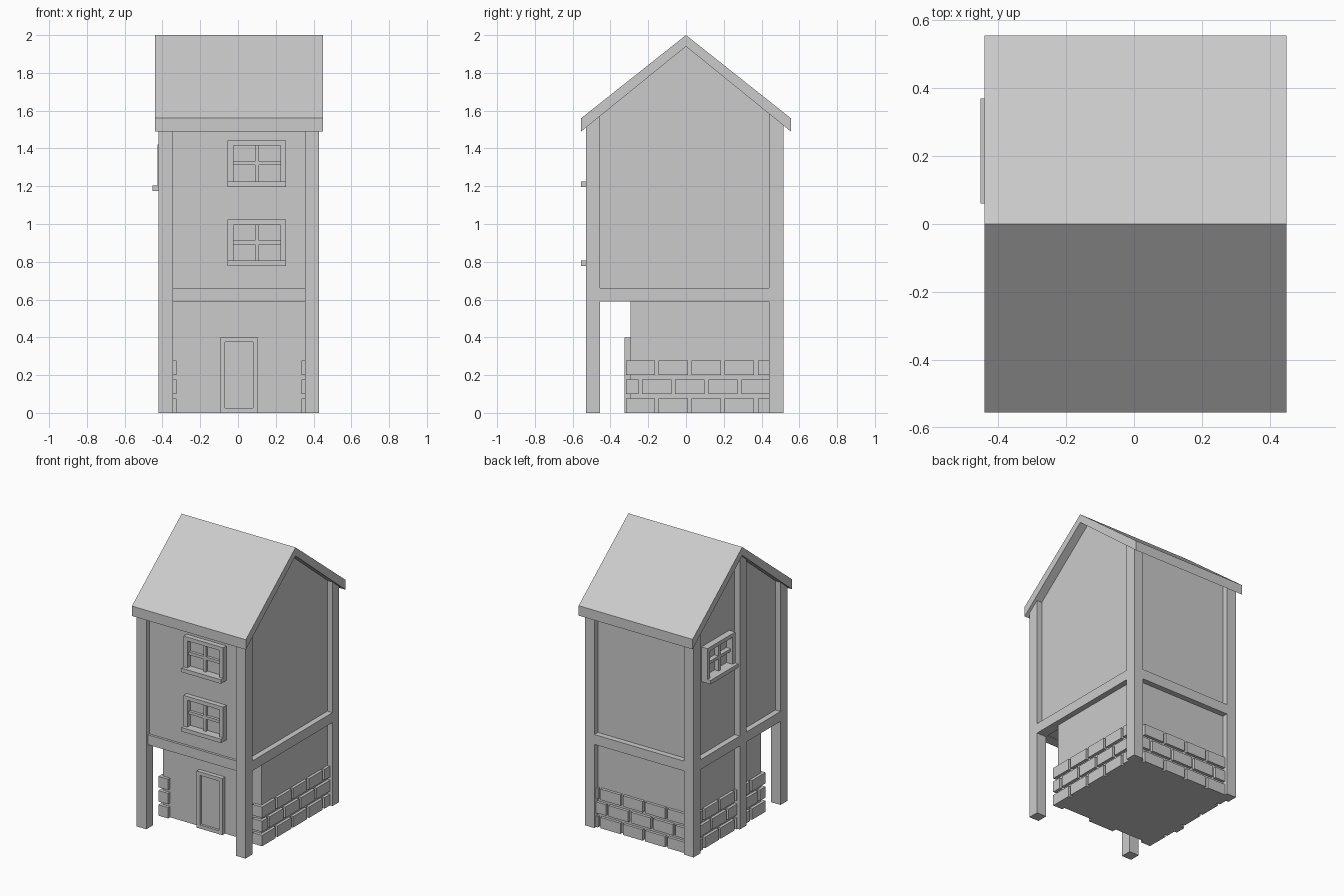
import bpy, bmesh

if "Cube" in bpy.data.objects:
    bpy.data.objects.remove(bpy.data.objects["Cube"])

CX = 0.005                       # middle of the house in x
HW, WW = 0.425, 0.385            # half widths: timber frame, recessed walls
YF, YB, P = -0.53, 0.515, 0.075  # frame front, frame back, post size


def finish(bm, name):
    bmesh.ops.recalc_face_normals(bm, faces=bm.faces)
    mesh = bpy.data.meshes.new(name)
    bm.to_mesh(mesh)
    bm.free()
    ob = bpy.data.objects.new(name, mesh)
    bpy.context.collection.objects.link(ob)
    return ob


def add_box(bm, x0, x1, y0, y1, z0, z1):
    vs = bmesh.ops.create_cube(bm, size=1)["verts"]
    for v in vs:
        v.co = (x1 if v.co.x > 0 else x0, y1 if v.co.y > 0 else y0, z1 if v.co.z > 0 else z0)


def boxes(name, *dims):
    bm = bmesh.new()
    for d in dims:
        add_box(bm, *d)
    return finish(bm, name)


def prism(name, profile, x0, x1):
    """Extrude a (y, z) profile along x."""
    bm = bmesh.new()
    f = bm.faces.new([bm.verts.new((x0, y, z)) for y, z in profile])
    new = bmesh.ops.extrude_face_region(bm, geom=[f])["geom"]
    for v in new:
        if isinstance(v, bmesh.types.BMVert):
            v.co.x = x1
    return finish(bm, name)


# roof and walls
prism("roof", [(-0.555, 1.49), (-0.555, 1.56), (0, 2), (0.555, 1.56), (0.555, 1.49), (0, 1.94)],
      CX - 0.445, CX + 0.445)
prism("upper_storey", [(-0.495, 0.595), (0.475, 0.595), (0.475, 1.57), (0, 1.955), (-0.495, 1.555)],
      CX - WW, CX + WW)
boxes("ground_floor", (CX - WW, CX + WW, -0.295, 0.475, 0, 0.6))

# timber posts and beams
for side, s in (("left", -1), ("right", 1)):
    xa, xb = sorted((CX + s * HW, CX + s * (HW - P)))
    boxes("front_post_" + side, (xa, xb, YF, YF + P, 0, 1.575))
    boxes("back_post_" + side, (xa, xb, YB - P, YB, 0, 1.582))
    boxes("side_beam_" + side, (xa, xb, YF + P, YB - P, 0.59, 0.66))
boxes("left_middle_post", (CX - HW, CX - HW + P, -0.075, 0.0, 0, 1.93))
boxes("back_beam", (CX - HW + P, CX + HW - P, YB - P, YB, 0.59, 0.66))
boxes("front_beam", (CX - HW + P, CX + HW - P, -0.512, -0.44, 0.59, 0.66))


# windows: local u across, d outwards from the wall, z up
def window(name, u0, z0, place):
    w, h, t, m = 0.31, 0.245, 0.03, 0.01
    u1, z1, um, zm = u0 + w, z0 + h, u0 + w / 2, z0 + h / 2 + 0.002
    parts = [(u0, u0 + t, 0.035, z0, z1), (u1 - t, u1, 0.035, z0, z1),
             (u0 + t, u1 - t, 0.035, z1 - t + 0.003, z1),
             (u0, u1, 0.06, z0, z0 + 0.028),
             (um - m, um + m, 0.02, z0, z1 - 0.01),
             (u0 + 0.01, u1 - 0.01, 0.02, zm - m, zm + m)]
    boxes(name, *[place(*p) for p in parts])


def on_front(u0, u1, d, z0, z1):
    return (u0, u1, -0.495 - d, -0.48, z0, z1)


def on_left(u0, u1, d, z0, z1):
    x = CX - WW
    return (x - d - 0.012, x + 0.015, u0, u1, z0, z1)


window("front_window_upper", -0.055, 1.197, on_front)
window("front_window_lower", -0.055, 0.778, on_front)
window("left_window", 0.06, 1.175, on_left)

# door frame and recessed leaf
boxes("door_frame", (-0.095, -0.07, -0.325, -0.28, 0, 0.4), (0.08, 0.105, -0.325, -0.28, 0, 0.4),
      (-0.07, 0.08, -0.325, -0.28, 0.375, 0.4), (-0.07, 0.08, -0.325, -0.28, 0, 0.025))
boxes("door_leaf", (-0.07, 0.08, -0.308, -0.28, 0.025, 0.375))


# stone courses
def course(start, end, first):
    """Stone spans along a row, opening with a stone of the given length."""
    a, b = start, start + first
    while a < end - 0.01:
        yield a, min(b, end)
        a = b + 0.02
        b = a + 0.155


OUT = WW + 0.02
for side, s in (("left", -1), ("right", 1)):
    bm = bmesh.new()
    for row in range(3):
        z = row * 0.1
        for i, (a, b) in enumerate(course(-0.317, 0.45, 0.065 if row == 1 else 0.152)):
            depth = 0.075 if i == 0 else 0.03      # corner stones wrap to the front
            xa, xb = sorted((CX + s * OUT, CX + s * (OUT - depth)))
            add_box(bm, xa, xb, a, b, z, z + 0.077)
    finish(bm, "stones_" + side)

bm = bmesh.new()
for row in range(3):
    for a, b in course(CX - 0.36, CX + 0.36, 0.09 if row == 1 else 0.152):
        add_box(bm, a, b, 0.465, 0.495, row * 0.1, row * 0.1 + 0.077)
finish(bm, "stones_back")
